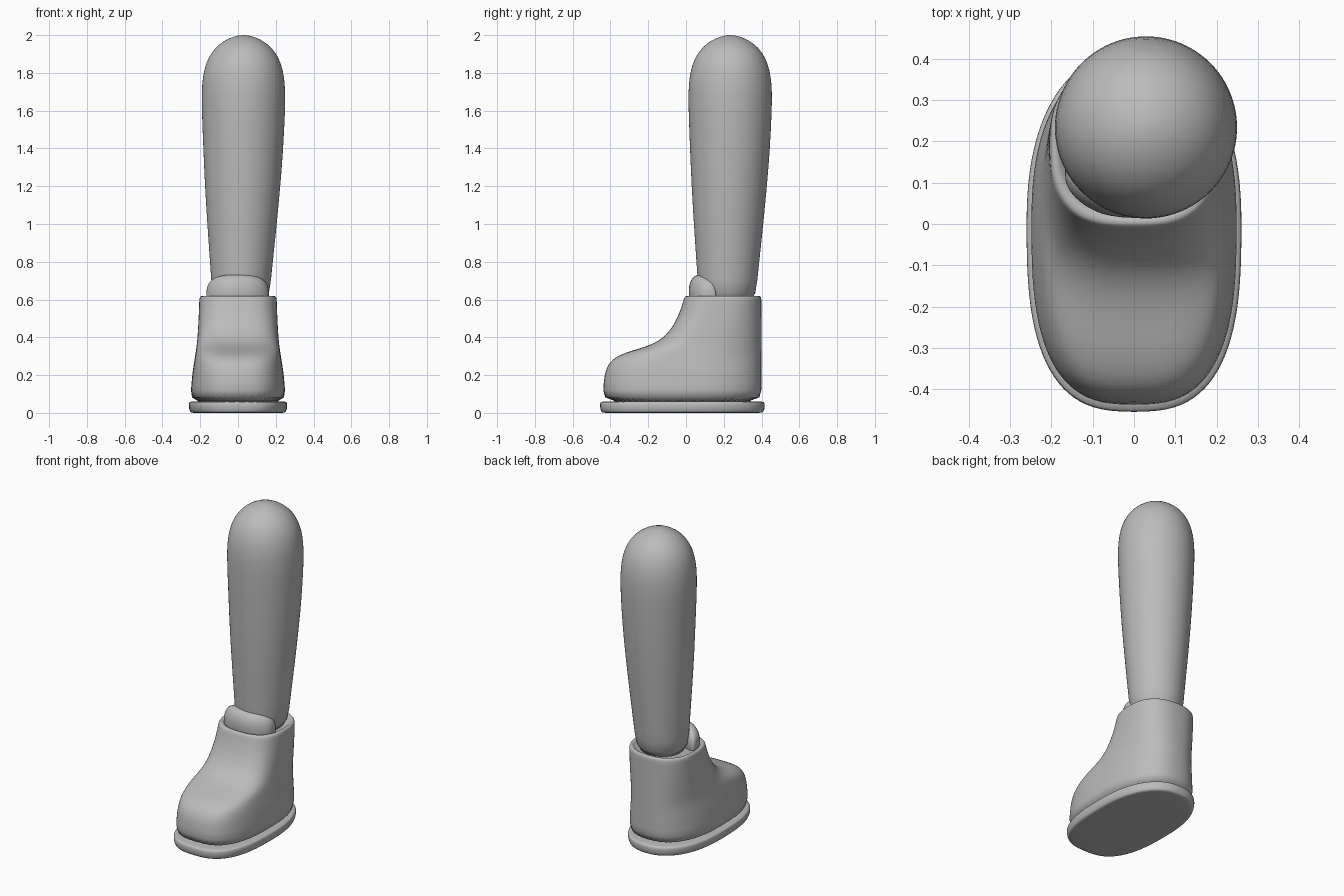
import bpy
import bmesh
from math import cos, sin, pi, copysign

cube = bpy.data.objects.get("Cube")
if cube:
    bpy.data.objects.remove(cube)

grey = bpy.data.materials.new("plain grey")
grey.use_nodes = True
GREY = (0.5, 0.5, 0.5, 1)
grey.diffuse_color = GREY
grey.node_tree.nodes["Principled BSDF"].inputs["Base Color"].default_value = GREY


def power(value, n):
    return copysign(abs(value) ** (2 / n), value)


def ring(z, width, front, back, mid, n_front=2, n_back=2, x=0, count=48):
    """Rounded outline, widest at y = mid, with its own front and back curve."""
    points = []
    for i in range(count):
        a = 2 * pi * i / count
        n = n_front if sin(a) < 0 else n_back
        reach = mid - front if sin(a) < 0 else back - mid
        points.append((x + width * power(cos(a), n), mid + reach * power(sin(a), n), z))
    return points


def loft(name, rings):
    bm = bmesh.new()
    loops = [[bm.verts.new(p) for p in r] for r in rings]
    for low, high in zip(loops, loops[1:]):
        for i in range(len(low)):
            j = (i + 1) % len(low)
            bm.faces.new((low[i], low[j], high[j], high[i]))
    bm.faces.new(loops[0][::-1])
    bm.faces.new(loops[-1])
    bmesh.ops.recalc_face_normals(bm, faces=bm.faces)
    mesh = bpy.data.meshes.new(name)
    bm.to_mesh(mesh)
    bm.free()
    obj = bpy.data.objects.new(name, mesh)
    bpy.context.collection.objects.link(obj)
    mesh.materials.append(grey)
    sub = obj.modifiers.new("smooth", "SUBSURF")
    sub.levels = sub.render_levels = 1
    for p in mesh.polygons:
        p.use_smooth = True
    return obj


# Leg: tapered column with a domed top, leaning slightly outward
leg = [(0.56, 0.146), (0.7, 0.158), (0.85, 0.171), (1.0, 0.184), (1.2, 0.2),
       (1.4, 0.212), (1.6, 0.221), (1.7, 0.222), (1.78, 0.216), (1.85, 0.2),
       (1.91, 0.17), (1.955, 0.127), (1.985, 0.075), (1.998, 0.03), (2.0, 0.006)]
rings = []
for z, r in leg:
    t = min(1, (z - 0.56) / 0.9)
    y = 0.217 + 0.017 * t
    rings.append(ring(z, r, y - r, y + r, y, x=0.014 + 0.015 * t))
loft("leg", rings)

# Boot upper: rows of height, half width, front, back, widest y, front curve
boot = [(0.04, 0.252, -0.44, 0.4, 0, 2.8), (0.12, 0.25, -0.44, 0.4, 0, 2.8),
        (0.2, 0.243, -0.433, 0.4, 0.01, 2.9), (0.25, 0.236, -0.417, 0.4, 0.02, 3),
        (0.285, 0.23, -0.388, 0.4, 0.03, 3.1), (0.31, 0.226, -0.343, 0.4, 0.045, 3.2),
        (0.33, 0.223, -0.285, 0.4, 0.06, 3.3), (0.35, 0.22, -0.215, 0.4, 0.08, 3.3),
        (0.375, 0.217, -0.155, 0.4, 0.1, 3.2), (0.41, 0.214, -0.107, 0.4, 0.125, 3.1),
        (0.46, 0.211, -0.068, 0.4, 0.15, 3), (0.52, 0.208, -0.038, 0.4, 0.175, 2.9),
        (0.58, 0.206, -0.018, 0.4, 0.19, 2.8), (0.605, 0.205, -0.011, 0.4, 0.195, 2.8),
        (0.617, 0.2, -0.005, 0.395, 0.195, 2.8), (0.62, 0.19, 0.006, 0.385, 0.2, 2.7),
        (0.614, 0.178, 0.02, 0.375, 0.2, 2.6), (0.59, 0.172, 0.028, 0.37, 0.2, 2.6)]
loft("boot_upper", [ring(z, w, f, b, m, n, 2.4) for z, w, f, b, m, n in boot])

# Sole: thin rolled band under the boot
sole = [(0, 0.24), (0.001, 0.25), (0.012, 0.257), (0.03, 0.261),
        (0.048, 0.261), (0.058, 0.257), (0.063, 0.248)]
loft("sole", [ring(z, w, -0.195 - w, 0.157 + w, 0, 2.8, 2.3) for z, w in sole])

# Tongue: plump pad bent around the front of the leg
rings = []
for k in range(25):
    a = pi * (k / 24 - 0.5) * 0.995
    x = 0.165 * power(sin(a), 4)
    size = power(cos(a), 3.2)
    bend = 0.055 * (x / 0.165) ** 2
    drop = 0.02 * (x / 0.165) ** 2
    rings.append([(x - 0.002, 0.072 + bend + 0.06 * size * power(cos(b), 2.2),
                   0.642 - drop + 0.092 * size * power(sin(b), 2.2))
                  for b in [2 * pi * i / 32 for i in range(32)]])
loft("tongue", rings)
